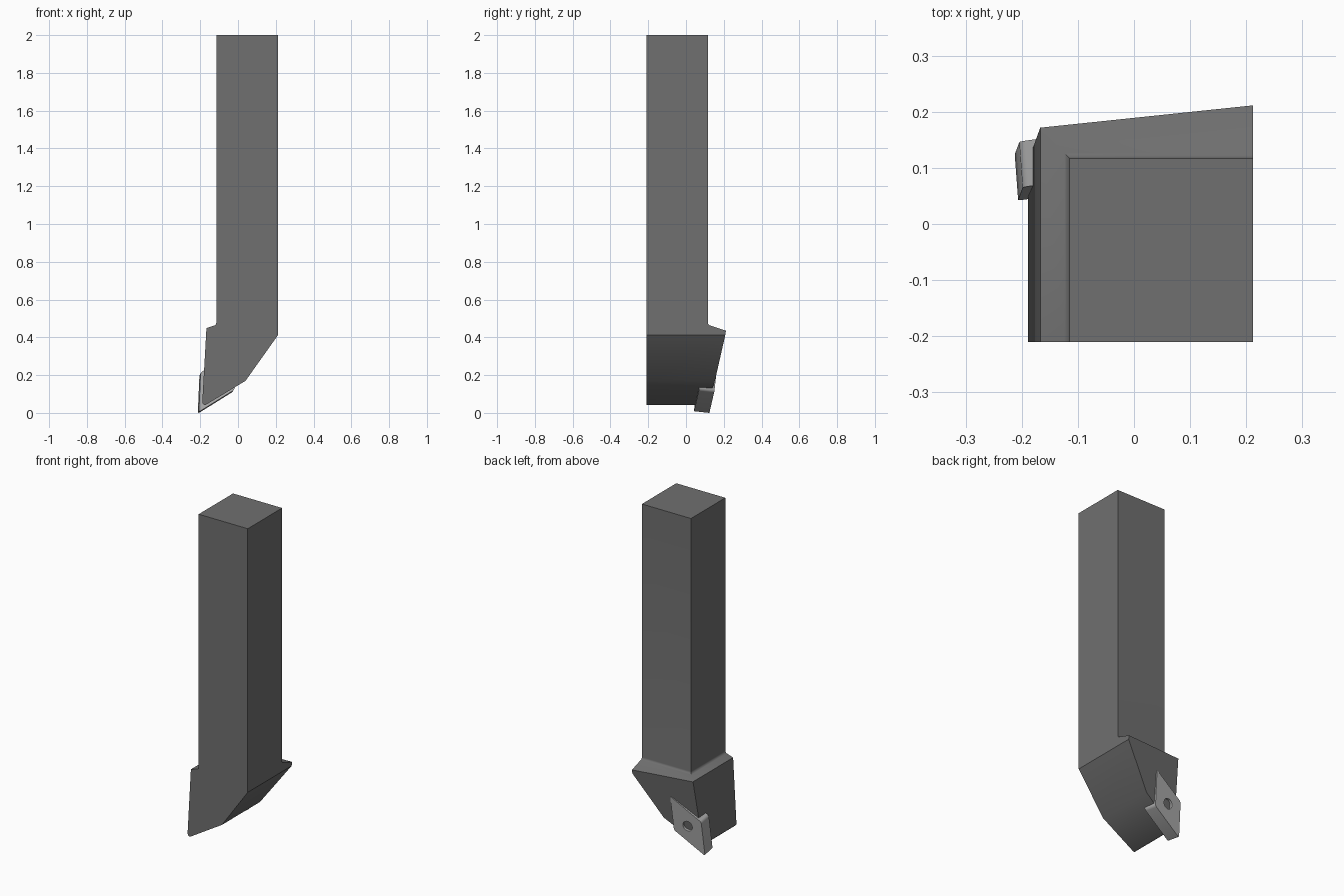
import bpy, bmesh
from mathutils import Vector

if "Cube" in bpy.data.objects:
    bpy.data.objects.remove(bpy.data.objects["Cube"])


def finish(bm, name, grey):
    bmesh.ops.recalc_face_normals(bm, faces=bm.faces)
    me = bpy.data.meshes.new(name)
    bm.to_mesh(me)
    bm.free()
    ob = bpy.data.objects.new(name, me)
    bpy.context.collection.objects.link(ob)
    mat = bpy.data.materials.new(name + "_grey")
    mat.diffuse_color = (grey, grey, grey, 1)
    mat.use_nodes = True
    mat.node_tree.nodes["Principled BSDF"].inputs["Base Color"].default_value = mat.diffuse_color
    me.materials.append(mat)
    return ob


def prism(bm, pts, offset):
    """Extrude a closed outline along an offset vector."""
    a = [bm.verts.new(p) for p in pts]
    b = [bm.verts.new(Vector(p) + Vector(offset)) for p in pts]
    bm.faces.new(a)
    bm.faces.new(b[::-1])
    n = len(a)
    for i in range(n):
        bm.faces.new((a[i], b[i], b[(i + 1) % n], a[(i + 1) % n]))
    bmesh.ops.recalc_face_normals(bm, faces=bm.faces)


def cut(bm, co, normal):
    """Remove everything on the normal side of a plane and cap the cut."""
    geom = bm.verts[:] + bm.edges[:] + bm.faces[:]
    r = bmesh.ops.bisect_plane(bm, geom=geom, dist=1e-6, plane_co=co,
                               plane_no=normal, clear_outer=True)
    edges = [e for e in r["geom_cut"] if isinstance(e, bmesh.types.BMEdge)]
    bmesh.ops.contextual_create(bm, geom=edges)


# Tool holder: head profile extruded to the back, trimmed by two slanted planes
NECK, LEFT, BACK, RIGHT, FRONT = 0.466, -0.115, 0.117, 0.212, -0.21
bm = bmesh.new()
profile = [(LEFT, NECK), (-0.167, 0.449), (-0.189, 0.058), (-0.187, 0.049),
           (-0.18, 0.042), (-0.17, 0.043), (0.04, 0.17), (RIGHT, 0.412),
           (RIGHT, NECK)]
prism(bm, [(x, FRONT, z) for x, z in profile], (0, 0.55, 0))
cut(bm, (0, BACK, NECK), (0, 0.33, 1))
cut(bm, (0, 0.1233, 0), (-0.11, 1, -0.149))

# Square shank grows out of the flat top of the head
bm.normal_update()
top = max((f for f in bm.faces if f.normal.z > 0.999), default=None,
          key=lambda f: f.calc_area())
if top is None:
    raise RuntimeError("no flat top")
r = bmesh.ops.extrude_discrete_faces(bm, faces=[top])
for v in r["faces"][0].verts:
    v.co.z = 2
bmesh.ops.remove_doubles(bm, verts=bm.verts, dist=1e-5)
bmesh.ops.recalc_face_normals(bm, faces=bm.faces)
bmesh.ops.dissolve_limit(bm, angle_limit=0.01, verts=bm.verts, edges=bm.edges)

# Small fillet between shank and shoulder
neck = [e for e in bm.edges if all(abs(v.co.z - NECK) < 1e-4 for v in e.verts)]
bmesh.ops.bevel(bm, geom=neck, offset=0.01, offset_type='OFFSET', segments=4,
                profile=0.5, affect='EDGES')
holder = finish(bm, "tool_holder", 0.16)

# Rhombic cutting insert with slightly rounded corners
tip, side, right = (Vector(p) for p in ((-0.213, 0.123, -0.004),
                                        (-0.204, 0.147, 0.205),
                                        (-0.025, 0.150, 0.113)))
normal = (side - tip).cross(right - tip).normalized()
if normal.y < 0:
    normal.negate()
bm = bmesh.new()
prism(bm, [tip, side, side + right - tip, right], normal * -0.082)
corners = [e for e in bm.edges
           if abs((e.verts[0].co - e.verts[1].co).normalized().dot(normal)) > 0.99]
bmesh.ops.bevel(bm, geom=corners, offset=0.01, offset_type='OFFSET', segments=3,
                profile=0.5, affect='EDGES')
insert = finish(bm, "cutting_insert", 0.42)

# Round hole through the insert
bpy.ops.mesh.primitive_cylinder_add(vertices=32, radius=0.03, depth=0.3,
                                    location=(side + right) / 2)
cutter = bpy.context.object
cutter.name = "hole_cutter"
cutter.rotation_euler = normal.to_track_quat('Z', 'Y').to_euler()
cutter.hide_render = True
cutter.display_type = 'WIRE'
mod = insert.modifiers.new("hole", 'BOOLEAN')
mod.operation = 'DIFFERENCE'
mod.solver = 'EXACT'
mod.object = cutter

# Smooth the fillets, keep the planar edges sharp
for ob in (holder, insert):
    bpy.ops.object.select_all(action='DESELECT')
    ob.select_set(True)
    bpy.context.view_layer.objects.active = ob
    bpy.ops.object.shade_smooth_by_angle(angle=0.5)
